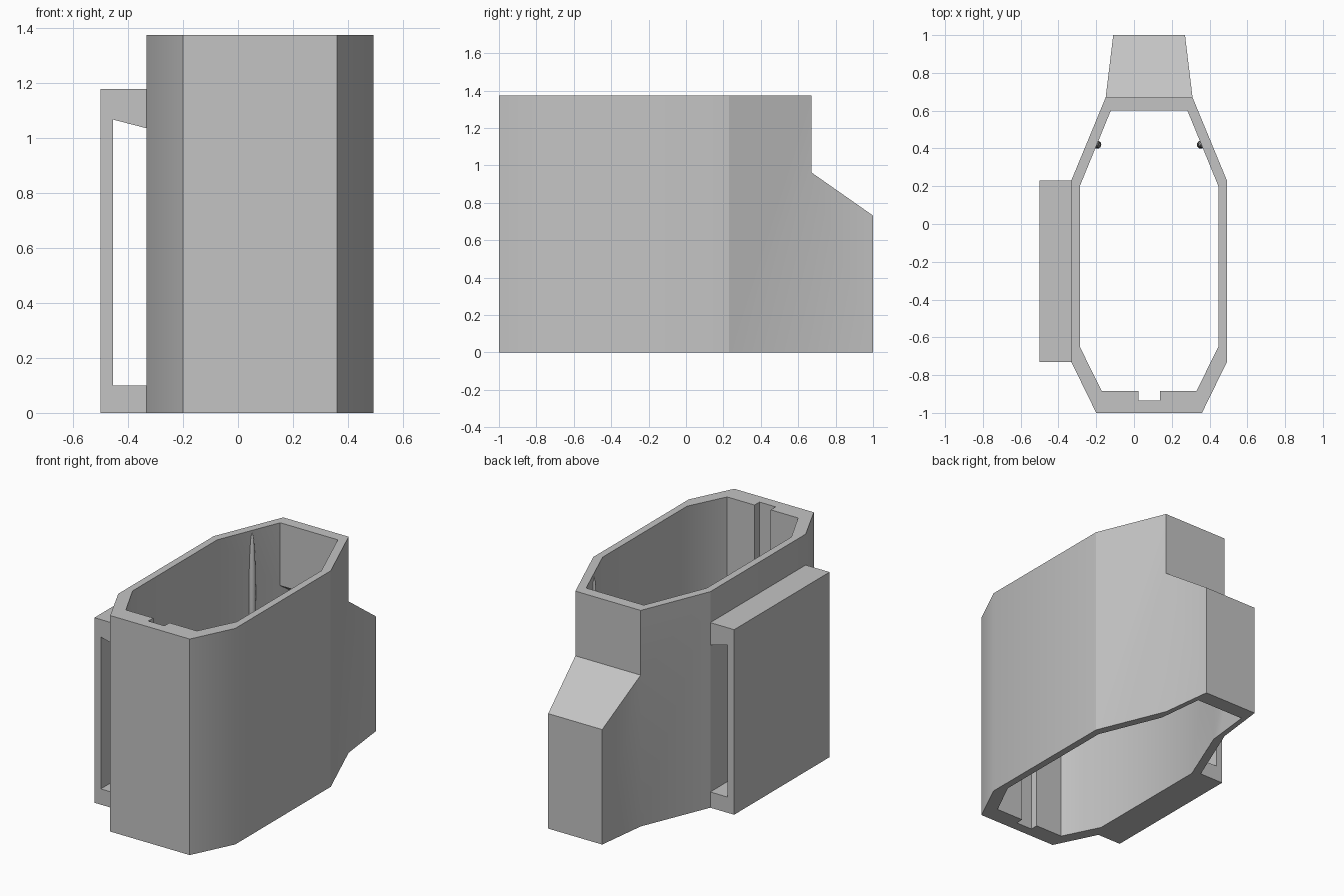
import bpy
import bmesh
from mathutils import Vector

if "Cube" in bpy.data.objects:
    bpy.data.objects.remove(bpy.data.objects["Cube"])

HEIGHT = 1.375
MID_X = 0.08   # symmetry plane of the sleeve

grey = bpy.data.materials.new("plain grey")
grey.use_nodes = True
grey.diffuse_color = (0.55, 0.55, 0.55, 1)
grey.node_tree.nodes["Principled BSDF"].inputs["Base Color"].default_value = grey.diffuse_color


def prism(name, points, sweep):
    """Extrude a closed outline along a vector."""
    bm = bmesh.new()
    face = bm.faces.new([bm.verts.new(p) for p in points])
    new = bmesh.ops.extrude_face_region(bm, geom=[face])["geom"]
    bmesh.ops.translate(bm, vec=Vector(sweep),
                        verts=[g for g in new if isinstance(g, bmesh.types.BMVert)])
    bmesh.ops.recalc_face_normals(bm, faces=bm.faces)
    mesh = bpy.data.meshes.new(name)
    bm.to_mesh(mesh)
    bm.free()
    mesh.materials.append(grey)
    obj = bpy.data.objects.new(name, mesh)
    bpy.context.collection.objects.link(obj)
    return obj


def activate(obj):
    bpy.ops.object.select_all(action="DESELECT")
    obj.select_set(True)
    bpy.context.view_layer.objects.active = obj


def cut(obj, cutter):
    """Subtract the cutter, then discard it."""
    mod = obj.modifiers.new("cut", "BOOLEAN")
    mod.operation = "DIFFERENCE"
    mod.solver = "EXACT"
    mod.object = cutter
    activate(obj)
    bpy.ops.object.modifier_apply(modifier=mod.name)
    bpy.data.objects.remove(cutter)


def mirrored(half, z):
    """Full outline from half of it, given as (half width, y) from front to back."""
    right = [(MID_X + w, y, z) for w, y in half]
    left = [(MID_X - w, y, z) for w, y in reversed(half)]
    return right + left


def sloped_back(obj, y, z):
    """Cut away everything above the sloping rear roof that starts at y, z."""
    profile = [(-1, y, z), (-1, y + 0.5, z - 0.35), (-1, y + 0.5, 2), (-1, y, 2)]
    cut(obj, prism("roof_cutter", profile, (2, 0, 0)))


# Sleeve: eight-sided tube with a hollow, sloping spout at the back
outer = [(0.28, -1), (0.412, -0.73), (0.412, 0.23), (0.23, 0.67), (0.19, 1)]
sleeve = prism("sleeve", mirrored(outer, 0), (0, 0, HEIGHT))
sloped_back(sleeve, 0.67, 0.963)

# Cavity, including the narrow slot in the front wall
inner = [(0.057, -0.935), (0.057, -0.885), (0.25, -0.885), (0.367, -0.65),
         (0.367, 0.2), (0.203, 0.6), (0.17, 0.9)]
cavity = prism("cavity_cutter", mirrored(inner, -0.1), (0, 0, HEIGHT + 0.2))
sloped_back(cavity, 0.6, 0.975)
cut(sleeve, cavity)

activate(sleeve)
bpy.ops.object.shade_smooth_by_angle(angle=0.524)
for edge in sleeve.data.edges:
    a, b = (sleeve.data.vertices[i].co for i in edge.vertices)
    if abs(a.y - 0.23) < 0.01 and abs(b.y - 0.23) < 0.01:
        edge.use_edge_sharp = True

# Side bracket: open loop on the right wall
bracket_profile = [(-0.332, 0), (-0.5, 0), (-0.5, 1.178), (-0.332, 1.178),
                   (-0.332, 1.035), (-0.455, 1.067), (-0.455, 0.1), (-0.332, 0.1)]
prism("side_bracket", [(x, -0.73, z) for x, z in bracket_profile], (0, 0.96, 0))

# Slim grip ribs bulging from the inner rear walls
for side, name in ((-1, "right_grip_rib"), (1, "left_grip_rib")):
    bpy.ops.mesh.primitive_uv_sphere_add(segments=16, ring_count=16, radius=1,
                                         location=(MID_X + side * 0.274, 0.42, 0.98))
    rib = bpy.context.object
    rib.name = name
    rib.scale = (0.021, 0.021, 0.38)
    bpy.ops.object.transform_apply(location=False, rotation=False, scale=True)
    rib.data.materials.append(grey)
    bpy.ops.object.shade_smooth()
